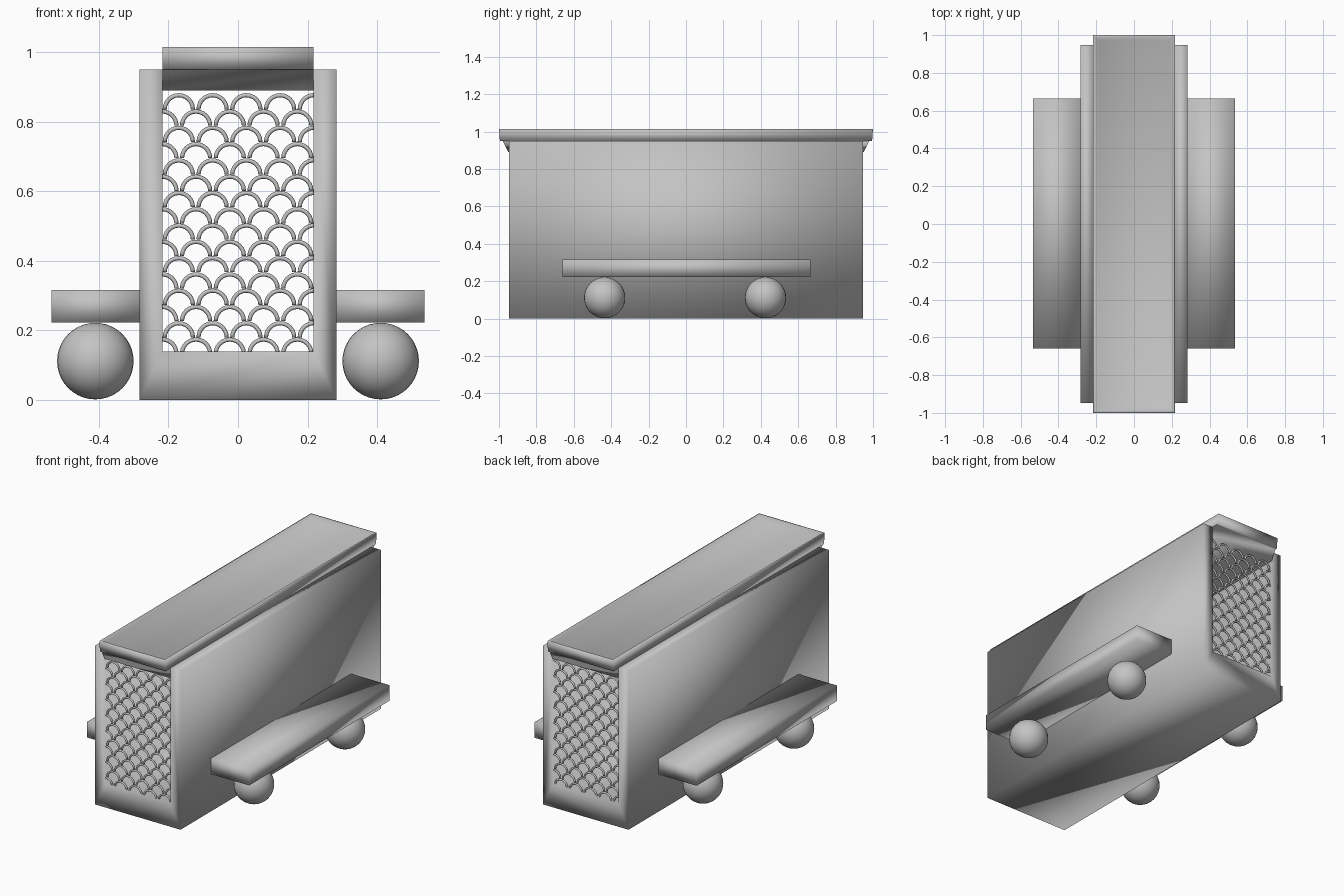
import bpy
import bmesh
from math import pi, sin, cos

default = bpy.data.objects.get("Cube")
if default:
    bpy.data.objects.remove(default, do_unlink=True)

grey = bpy.data.materials.new("plain_grey")
grey.use_nodes = True
GREY = (0.55, 0.55, 0.55, 1)
grey.diffuse_color = GREY
grey.node_tree.nodes["Principled BSDF"].inputs["Base Color"].default_value = GREY


def add_object(name, bm):
    """Turn a bmesh into a smooth-shaded grey object."""
    bmesh.ops.recalc_face_normals(bm, faces=bm.faces)
    mesh = bpy.data.meshes.new(name)
    bm.to_mesh(mesh)
    bm.free()
    mesh.materials.append(grey)
    for face in mesh.polygons:
        face.use_smooth = True
    obj = bpy.data.objects.new(name, mesh)
    bpy.context.collection.objects.link(obj)
    return obj


def loft(name, rings):
    """Join matching closed rings of points and cap both ends."""
    bm = bmesh.new()
    loops = [[bm.verts.new(p) for p in ring] for ring in rings]
    n = len(loops[0])
    for a, b in zip(loops, loops[1:]):
        for i in range(n):
            j = (i + 1) % n
            bm.faces.new((a[i], a[j], b[j], b[i]))
    bm.faces.new(loops[0])
    bm.faces.new(loops[-1])
    return add_object(name, bm)


def rectangle(x0, x1, y0, y1, z):
    return [(x0, y0, z), (x1, y0, z), (x1, y1, z), (x0, y1, z)]


# U-shaped body: two walls and a thick floor, open at both ends
WALL, INNER, HEIGHT, FLOOR, END = 0.283, 0.217, 0.95, 0.14, 0.947
half = [(WALL, 0), (WALL, HEIGHT), (INNER, HEIGHT), (INNER, FLOOR)]
profile = half + [(-x, z) for x, z in reversed(half)]
bm = bmesh.new()
ends = [[bm.verts.new((x, y, z)) for x, z in profile] for y in (-END, END)]
for i in range(8):
    j = (i + 1) % 8
    bm.faces.new((ends[0][i], ends[0][j], ends[1][j], ends[1][i]))
for e in ends:  # mitred rim: wall, floor, wall
    for a, b, c, d in ((0, 1, 2, 3), (7, 0, 3, 4), (6, 7, 4, 5)):
        bm.faces.new((e[a], e[b], e[c], e[d]))
add_object("body", bm)

# Lid: tapered plug, overhanging slab and a shallow dished top
lid_steps = [(INNER, 0.95, 0.89), (INNER, 0.98, 0.95), (INNER, 0.995, 0.95),
             (INNER, 1.0, 1.015), (0.208, 0.99, 1.015), (0.19, 0.97, 1.0)]
loft("lid", [rectangle(-x, x, -y, y, z) for x, y, z in lid_steps])

# Side ledges with ball feet
for side, s in (("left", 1), ("right", -1)):
    x0, x1 = sorted((s * 0.28, s * 0.536))
    loft(side + "_ledge", [rectangle(x0, x1, -0.66, 0.665, z) for z in (0.223, 0.317)])
    for end, y in (("front", -0.435), ("back", 0.425)):
        bm = bmesh.new()
        bmesh.ops.create_uvsphere(bm, u_segments=32, v_segments=20, radius=0.11)
        ball = add_object(f"{side}_{end}_ball_foot", bm)
        ball.location = (s * 0.41, y, 0.112)

# Scalloped grilles: staggered rows of half-ring tubes
PITCH, ROW, RADIUS, TUBE = 0.097, 0.0468, 0.0465, 0.006
STEPS, SIDES = 12, 6


def add_arch(bm, cx, cz, y, start, stop):
    rings = []
    for k in range(STEPS + 1):
        a = start + (stop - start) * k / STEPS
        ring = []
        for m in range(SIDES):
            t = 2 * pi * m / SIDES
            r = RADIUS - TUBE + TUBE * cos(t)
            ring.append(bm.verts.new((cx + r * cos(a), y + TUBE * sin(t), cz + r * sin(a))))
        rings.append(ring)
    for p, q in zip(rings, rings[1:]):
        for m in range(SIDES):
            n = (m + 1) % SIDES
            bm.faces.new((p[m], p[n], q[n], q[m]))
    bm.faces.new(rings[0])
    bm.faces.new(rings[-1])


for end, y in (("front", -0.935), ("back", 0.935)):
    bm = bmesh.new()
    for row in range(16):
        cz = 0.882 - RADIUS - row * ROW
        first = -0.17 if row % 2 == 0 else -0.2175
        for col in range(5):
            cx = first + col * PITCH
            # arches centred on a wall are cut to the inner half
            start = pi / 2 if cx > 0.2 else 0
            stop = pi / 2 if cx < -0.2 else pi
            add_arch(bm, cx, cz, y, start, stop)
    add_object(end + "_grille", bm)
